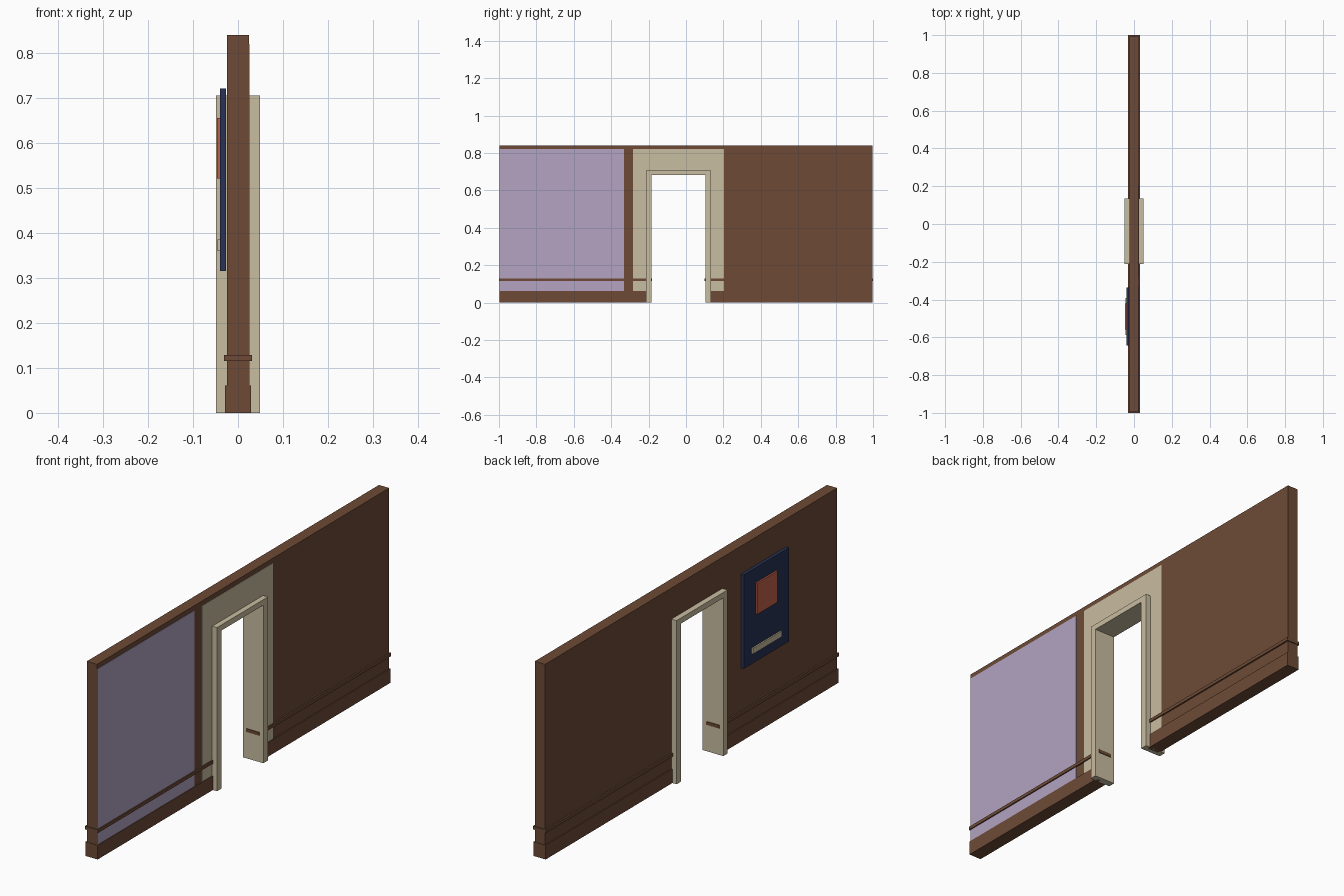
import bpy, bmesh

if "Cube" in bpy.data.objects:
    bpy.data.objects.remove(bpy.data.objects["Cube"])


def material(name, rgb):
    # sRGB 0-255 to linear diffuse colour
    def lin(c):
        c /= 255
        return c / 12.92 if c <= 0.04045 else ((c + 0.055) / 1.055) ** 2.4
    m = bpy.data.materials.new(name)
    m.diffuse_color = (*[lin(c) for c in rgb], 1)
    m.use_nodes = True
    m.node_tree.nodes["Principled BSDF"].inputs["Base Color"].default_value = m.diffuse_color
    return m


BROWN = material("brown wall", (109, 74, 54))
BEIGE = material("beige trim", (201, 189, 161))
LILAC = material("lilac paint", (179, 164, 193))
NAVY = material("navy poster", (40, 50, 86))
RUST = material("rust picture", (193, 96, 76))


def finish(name, bm, mat):
    bmesh.ops.recalc_face_normals(bm, faces=bm.faces)
    mesh = bpy.data.meshes.new(name)
    bm.to_mesh(mesh)
    bm.free()
    mesh.materials.append(mat)
    obj = bpy.data.objects.new(name, mesh)
    bpy.context.collection.objects.link(obj)
    return obj


def slab(name, points, x0, x1, mat):
    """Extrude a (y, z) outline from x0 to x1."""
    bm = bmesh.new()
    face = bm.faces.new([bm.verts.new((x0, y, z)) for y, z in points])
    new = bmesh.ops.extrude_face_region(bm, geom=[face])["geom"]
    verts = [v for v in new if isinstance(v, bmesh.types.BMVert)]
    bmesh.ops.translate(bm, verts=verts, vec=(x1 - x0, 0, 0))
    return finish(name, bm, mat)


def box(name, x0, x1, y0, y1, z0, z1, mat):
    return slab(name, [(y0, z0), (y1, z0), (y1, z1), (y0, z1)], x0, x1, mat)


def arch(name, x0, x1, outer, inner, z0, mat):
    """Slab with a doorway; outer and inner are (y0, y1, top)."""
    a, b, top = outer
    c, d, head = inner
    pts = [(a, z0), (c, z0), (c, head), (d, head), (d, z0), (b, z0), (b, top), (a, top)]
    return slab(name, pts, x0, x1, mat)


# Wall with doorway
IN = (-0.184, 0.103, 0.682)
OUT = (-0.213, 0.134, 0.706)
HOLE = (-0.2, 0.12, 0.694)
END = 0.996
arch("wall", -0.0245, 0.0245, (-END, END, 0.84), HOLE, 0, BROWN)

# Door casing running through the wall
arch("door_casing", -0.049, 0.049, OUT, IN, 0, BEIGE)

# Painted areas on the right face
box("lilac_panel", 0.024, 0.026, -END, -0.332, 0.05, 0.82, LILAC)
arch("beige_panel", 0.024, 0.026, (-0.284, 0.203, 0.82), HOLE, 0.05, BEIGE)

# Skirting and chair rail on each side of the doorway
for side, s0, s1, r0, r1 in (("left", -0.998, -0.2, -1.0, -0.181),
                             ("right", 0.12, 0.998, 0.1, 1.0)):
    box("skirting_" + side, -0.029, 0.029, s0, s1, 0, 0.061, BROWN)
    box("chair_rail_" + side, -0.031, 0.031, r0, r1, 0.115, 0.129, BROWN)

# Poster board with picture and caption strip on the back face
box("poster_board", -0.040, -0.0265, -0.644, -0.337, 0.316, 0.721, NAVY)
box("poster_picture", -0.047, -0.0395, -0.558, -0.42, 0.521, 0.656, RUST)
box("poster_caption", -0.046, -0.0395, -0.588, -0.391, 0.36, 0.385, BEIGE)
